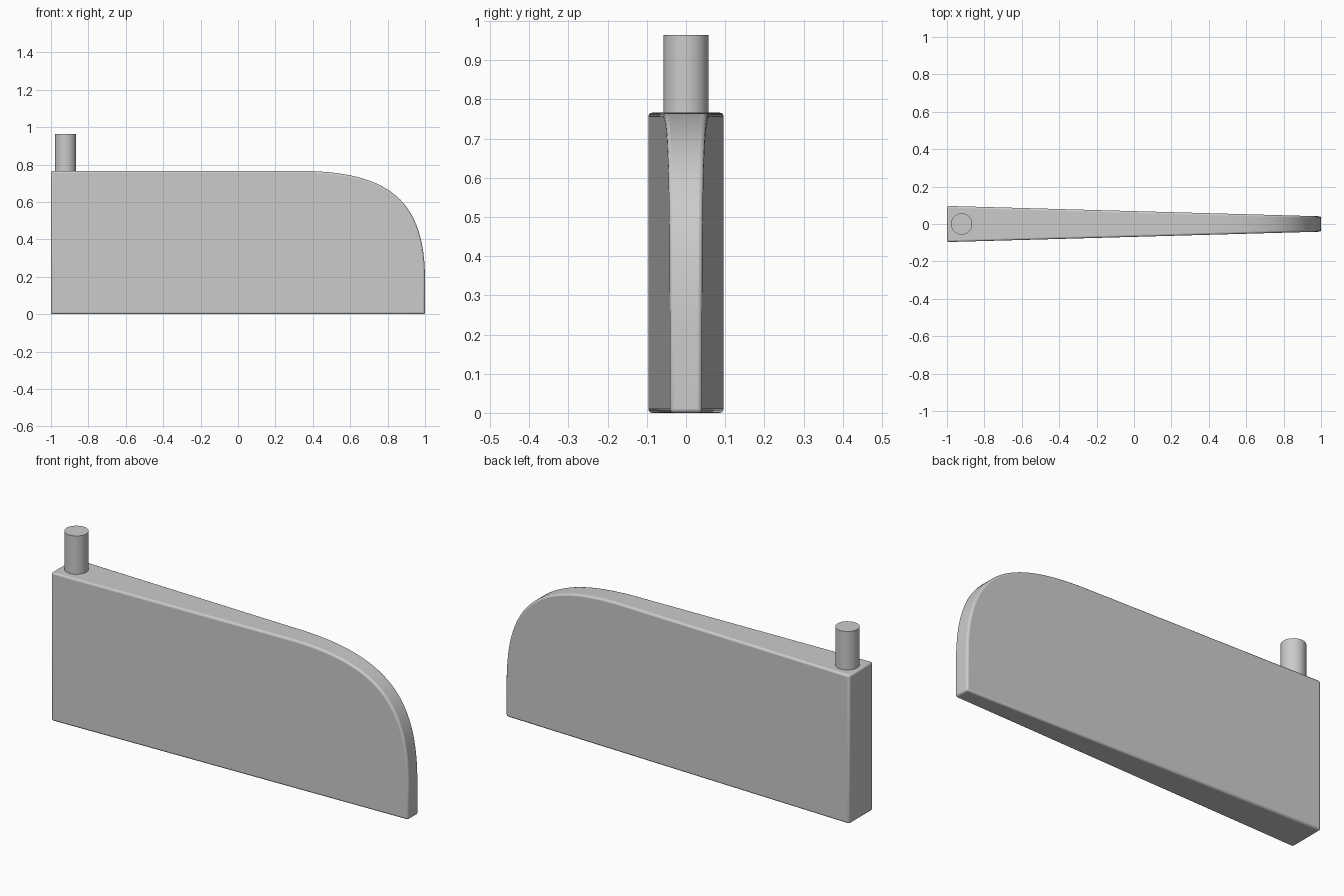
import bpy, bmesh, math
from mathutils import Vector
from mathutils.geometry import interpolate_bezier

if "Cube" in bpy.data.objects:
    bpy.data.objects.remove(bpy.data.objects["Cube"])

TOP = 0.766


def smooth(obj, angle=40):
    bpy.ops.object.select_all(action='DESELECT')
    bpy.context.view_layer.objects.active = obj
    obj.select_set(True)
    bpy.ops.object.shade_smooth_by_angle(angle=math.radians(angle))


def half_thickness(x):
    return 0.0965 + (0.041 - 0.0965) * (x + 1) / 2


# Blade outline: straight left, bottom and top, with a swept corner at top right
corner = interpolate_bezier(Vector((1, 0.18, 0)), Vector((1, 0.60, 0)),
                            Vector((0.82, TOP, 0)), Vector((0.32, TOP, 0)), 33)
outline = [(-1, 0), (1, 0)] + [(p.x, p.y) for p in corner] + [(-1, TOP)]

# Wedge-shaped blade, thick at the pin end and thin at the free end
bm = bmesh.new()
front = [bm.verts.new((x, -half_thickness(x), z)) for x, z in outline]
back = [bm.verts.new((x, half_thickness(x), z)) for x, z in outline]
bm.faces.new(front)
bm.faces.new(back[::-1])
for i in range(len(outline)):
    j = (i + 1) % len(outline)
    bm.faces.new((front[j], front[i], back[i], back[j]))
bmesh.ops.recalc_face_normals(bm, faces=bm.faces)
mesh = bpy.data.meshes.new("tapered_blade")
bm.to_mesh(mesh)
bm.free()
blade = bpy.data.objects.new("tapered_blade", mesh)
bpy.context.collection.objects.link(blade)

# Softly rounded edges
bevel = blade.modifiers.new("rounded_edges", 'BEVEL')
bevel.width = 0.01
bevel.segments = 3
bevel.limit_method = 'ANGLE'
bevel.angle_limit = math.radians(40)
smooth(blade)

# Hinge pin standing on the thick end
bottom, tip = TOP - 0.03, 0.964
bpy.ops.mesh.primitive_cylinder_add(vertices=48, radius=0.057, depth=tip - bottom,
                                    location=(-0.922, 0, (tip + bottom) / 2))
pin = bpy.context.object
pin.name = "hinge_pin"
smooth(pin)
